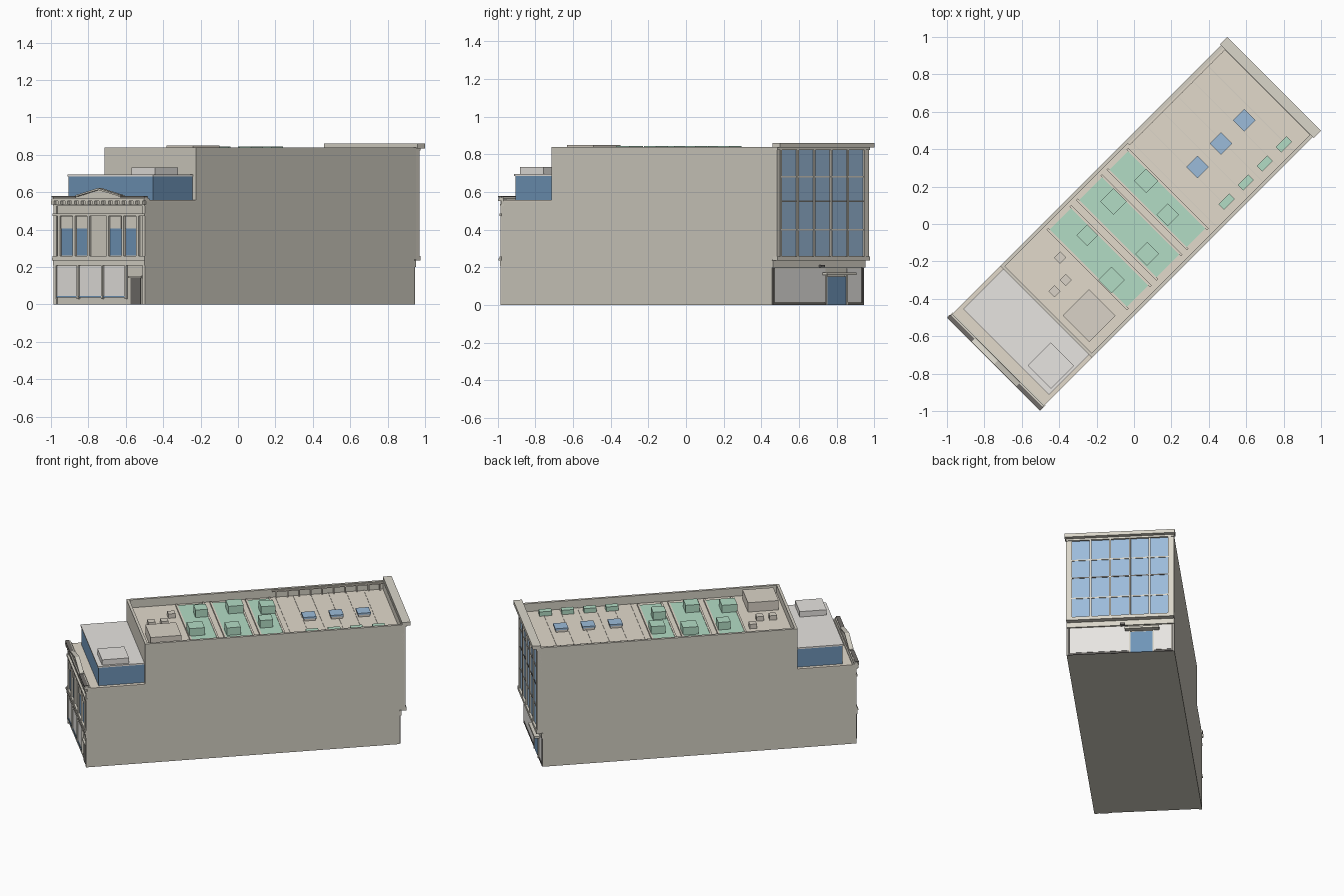
import bpy, bmesh
from math import radians
from mathutils import Matrix

# Everything is laid out along the building (u = length, v = width), then turned 45 degrees
TURN = Matrix.Rotation(radians(45), 4, 'Z')
W = 0.346
COLOURS = {
    'stone': (0.70, 0.67, 0.59, 1), 'wall': (0.66, 0.63, 0.55, 1), 'roof': (0.76, 0.70, 0.60, 1),
    'pale': (0.80, 0.78, 0.75, 1), 'glass': (0.16, 0.30, 0.48, 1), 'sky': (0.33, 0.50, 0.70, 1),
    'green': (0.45, 0.72, 0.56, 1), 'dark': (0.16, 0.15, 0.14, 1), 'metal': (0.70, 0.65, 0.57, 1),
}
MATS = {}
for key, col in COLOURS.items():
    MATS[key] = bpy.data.materials.new(key)
    MATS[key].diffuse_color = col


def finish(name, bm, mat):
    bmesh.ops.recalc_face_normals(bm, faces=bm.faces)
    me = bpy.data.meshes.new(name)
    bm.to_mesh(me)
    bm.free()
    me.materials.append(MATS[mat])
    ob = bpy.data.objects.new(name, me)
    ob.matrix_world = TURN
    bpy.context.collection.objects.link(ob)
    return ob


def boxes(name, mat, *specs):
    """Each spec is (u0, u1, v0, v1, z0, z1); all go in one object."""
    bm = bmesh.new()
    for u0, u1, v0, v1, z0, z1 in specs:
        m = Matrix.Translation(((u0 + u1) / 2, (v0 + v1) / 2, (z0 + z1) / 2)) @ \
            Matrix.Diagonal((u1 - u0, v1 - v0, z1 - z0, 1))
        bmesh.ops.create_cube(bm, size=1, matrix=m)
    return finish(name, bm, mat)


def prism(name, mat, pts, step):
    """Extrude a polygon of (u, v, z) points by the vector step."""
    bm = bmesh.new()
    face = bm.faces.new([bm.verts.new(p) for p in pts])
    new = bmesh.ops.extrude_face_region(bm, geom=[face])['geom']
    bmesh.ops.translate(bm, vec=step, verts=[g for g in new if isinstance(g, bmesh.types.BMVert)])
    return finish(name, bm, mat)


def at(x, y, size_u, size_v, z0, z1):
    """Box spec from a position read in plan view."""
    u, v = (x + y) / 2 ** 0.5, (y - x) / 2 ** 0.5
    return (u - size_u / 2, u + size_u / 2, v - size_v / 2, v + size_v / 2, z0, z1)


# Main mass: low front block, tall block, overhanging far end
profile = [(-1.04, 0), (0.99, 0), (0.99, 0.24), (1.018, 0.24), (1.018, 0.78),
           (-0.665, 0.78), (-0.665, 0.55), (-1.04, 0.55)]
prism('building_body', 'wall', [(u, -W, z) for u, z in profile], (0, 2 * W, 0))

# Tall block parapet and roof deck
T = 0.018
boxes('roof_parapet', 'wall',
      (-0.665, 1.018, W - T, W, 0.78, 0.84), (-0.665, 1.018, -W, -W + T, 0.78, 0.84),
      (-0.665, -0.665 + T, -W + T, W - T, 0.78, 0.84), (1.0, 1.018, -W + T, W - T, 0.78, 0.84))
boxes('roof_deck', 'roof', (-0.647, 1.0, -W + T, W - T, 0.78, 0.784))
boxes('roof_seams', 'metal', *[(0.30 + 0.115 * i, 0.304 + 0.115 * i, -W + T, W - T, 0.784, 0.787)
                               for i in range(6)])
boxes('parapet_posts', 'roof', *[(0.30 + 0.075 * i, 0.308 + 0.075 * i, s * 0.32 - 0.008, s * 0.32 + 0.008,
                                  0.784, 0.83) for i in range(10) for s in (1,)])
boxes('parapet_rail', 'roof', (0.28, 1.0, 0.314, 0.328, 0.826, 0.834))

# Roof garden pads with rooftop units
PADS = [(-0.34, -0.178), (-0.117, 0.055), (0.113, 0.253)]
boxes('green_pads', 'green', *[(a, b, -0.287, 0.297, 0.784, 0.792) for a, b in PADS])
boxes('pad_kerbs', 'roof', *[(u - 0.006, u + 0.006, -0.30, 0.31, 0.784, 0.796)
                             for p in PADS for u in (p[0] - 0.006, p[1] + 0.006)])
boxes('green_units', 'green', *[at(x, y, s, s, 0.79, 0.845) for x, y, s in (
    (-0.25, -0.06, 0.08), (-0.12, -0.30, 0.10), (-0.11, 0.12, 0.10),
    (0.07, -0.16, 0.09), (0.065, 0.23, 0.092), (0.18, 0.05, 0.085))])
boxes('edge_planters', 'green', *[at(0.495 + 0.102 * i, 0.12 + 0.102 * i, 0.08, 0.042, 0.784, 0.815)
                                  for i in range(4)])
LIGHTS = [(0.34, 0.305), (0.465, 0.43), (0.59, 0.555)]
boxes('skylight_kerbs', 'metal', *[at(x, y, 0.075, 0.075, 0.784, 0.80) for x, y in LIGHTS])
boxes('skylights', 'sky', *[at(x, y, 0.085, 0.085, 0.80, 0.812) for x, y in LIGHTS])
boxes('plant_room', 'metal', at(-0.24, -0.49, 0.20, 0.20, 0.784, 0.85))
boxes('vent_boxes', 'metal', *[at(x, y, 0.046, 0.046, 0.784, 0.815) for x, y in (
    (-0.395, -0.18), (-0.365, -0.30), (-0.425, -0.36))])

# Set-back glazed storey over the low block
boxes('glazed_storey', 'glass', (-0.962, -0.665, -0.32, 0.32, 0.555, 0.685))
boxes('glazed_storey_roof', 'pale', (-0.967, -0.665, -0.324, 0.324, 0.685, 0.695))
boxes('glazed_storey_vent', 'pale', at(-0.445, -0.757, 0.175, 0.175, 0.695, 0.733))
boxes('terrace_deck', 'roof', (-1.04, -0.665, -W, W, 0.55, 0.557))

# Curtain wall at the far end
boxes('curtain_glass', 'sky', (1.016, 1.021, -0.315, 0.315, 0.26, 0.825))
cols = [-0.315 + 0.126 * i for i in range(6)]
boxes('curtain_mullions', 'stone', *[(1.018, 1.030, v - 0.006, v + 0.006, 0.25, 0.83) for v in cols])
boxes('curtain_transoms', 'stone', *[(1.018, 1.025, -0.315, 0.315, z - 0.004, z + 0.004)
                                     for z in (0.40, 0.68)])
boxes('curtain_floor_line', 'dark', (1.018, 1.024, -0.315, 0.315, 0.547, 0.555))
boxes('curtain_frame', 'stone',
      (1.0, 1.028, -W, -0.318, 0.24, 0.83), (1.0, 1.028, 0.318, W, 0.24, 0.83),
      (1.0, 1.034, -W, W, 0.235, 0.258), (1.0, 1.034, -W, W, 0.822, 0.835))
boxes('far_cornice', 'stone', (1.004, 1.060, -0.354, 0.354, 0.835, 0.86))

# Far entrance at ground level
boxes('entrance_panels', 'pale', (0.985, 0.994, -0.325, 0.055, 0.015, 0.195),
      (0.985, 0.994, 0.215, 0.325, 0.015, 0.195))
boxes('entrance_piers', 'dark', *[(0.985, 0.996, v - 0.006, v + 0.006, 0, 0.20) for v in (-0.335, 0.335)])
boxes('entrance_base', 'dark', (0.985, 0.996, -0.33, 0.06, 0, 0.012), (0.985, 0.996, 0.21, 0.33, 0, 0.012))
boxes('entrance_lintel', 'stone', (0.985, 1.0, -W, W, 0.20, 0.235))
boxes('entrance_door', 'glass', (0.985, 0.996, 0.064, 0.205, 0, 0.15))
boxes('entrance_frame', 'stone', (0.985, 1.0, 0.054, 0.064, 0, 0.16), (0.985, 1.0, 0.205, 0.215, 0, 0.16))
boxes('entrance_canopy', 'stone', (0.99, 1.03, 0.03, 0.25, 0.158, 0.172))
boxes('entrance_lamp', 'dark', (0.99, 1.012, 0.0, 0.03, 0.198, 0.212))

# Street front: shopfront
F = -1.04
boxes('shop_panels', 'pale', *[(F - 0.004, F, a, b, 0.045, 0.205)
                               for a, b in ((-0.19, -0.03), (-0.015, 0.155), (0.17, 0.325))])
boxes('shop_mullions', 'stone', *[(F - 0.012, F, v - 0.006, v + 0.006, 0.03, 0.21)
                                  for v in (-0.198, -0.022, 0.162, 0.33)])
boxes('shop_sill', 'glass', (F - 0.008, F, -0.20, 0.33, 0.036, 0.044))
boxes('shop_fascia', 'stone', (F - 0.012, F, -W, W, 0.207, 0.236))
boxes('front_door', 'dark', (F - 0.005, F, -0.308, -0.234, 0, 0.142))
boxes('front_door_head', 'stone', (F - 0.014, F, -0.32, -0.222, 0.142, 0.152))

# Street front: upper windows, pilasters and mouldings
WINDOWS = [(0.205, 0.292), (0.092, 0.174), (-0.163, -0.077), (-0.278, -0.196)]
boxes('front_windows', 'glass', *[(F - 0.003, F, a, b, 0.262, 0.405) for a, b in WINDOWS])
boxes('window_heads', 'stone', *[(F - 0.006, F, a, b, 0.405, 0.47) for a, b in WINDOWS])
boxes('window_pilasters', 'stone', *[(F - 0.012, F, v - 0.008, v + 0.008, 0.258, 0.475)
                                     for v in (0.303, 0.19, 0.08, -0.066, -0.18, -0.29)])
boxes('corner_piers', 'stone', (F - 0.008, F, 0.325, W, 0, 0.53), (F - 0.008, F, -W, -0.325, 0, 0.53))
boxes('front_mouldings', 'stone', (F - 0.018, F, -0.35, 0.35, 0.236, 0.248),
      (F - 0.014, F, -0.348, 0.348, 0.248, 0.258), (F - 0.014, F, -0.348, 0.348, 0.472, 0.485))

# Street front: cornice, brackets, parapet and pediment
boxes('front_cornice', 'stone', (F - 0.012, F + 0.02, -W, W, 0.525, 0.535),
      (F - 0.022, F + 0.02, -0.35, 0.35, 0.553, 0.565))
boxes('cornice_brackets', 'stone', *[(F - 0.018, F, -0.335 + 0.0515 * i, -0.315 + 0.0515 * i, 0.535, 0.553)
                                     for i in range(14)])
boxes('front_parapet', 'stone', (F - 0.014, F + 0.012, -W, W, 0.565, 0.576))
boxes('cornice_end_caps', 'dark', *[(F - 0.022, F + 0.004, min(s * 0.17, s * 0.35), max(s * 0.17, s * 0.35),
                                     0.572, 0.579) for s in (-1, 1)])
prism('pediment', 'stone', [(F - 0.012, -0.16, 0.576), (F - 0.012, 0.16, 0.576), (F - 0.012, 0, 0.612)],
      (0.02, 0, 0))
for s in (-1, 1):
    prism('pediment_rake', 'stone', [(F - 0.02, s * 0.17, 0.576), (F - 0.02, 0, 0.612),
                                     (F - 0.02, 0, 0.622), (F - 0.02, s * 0.17, 0.584)], (0.03, 0, 0))
